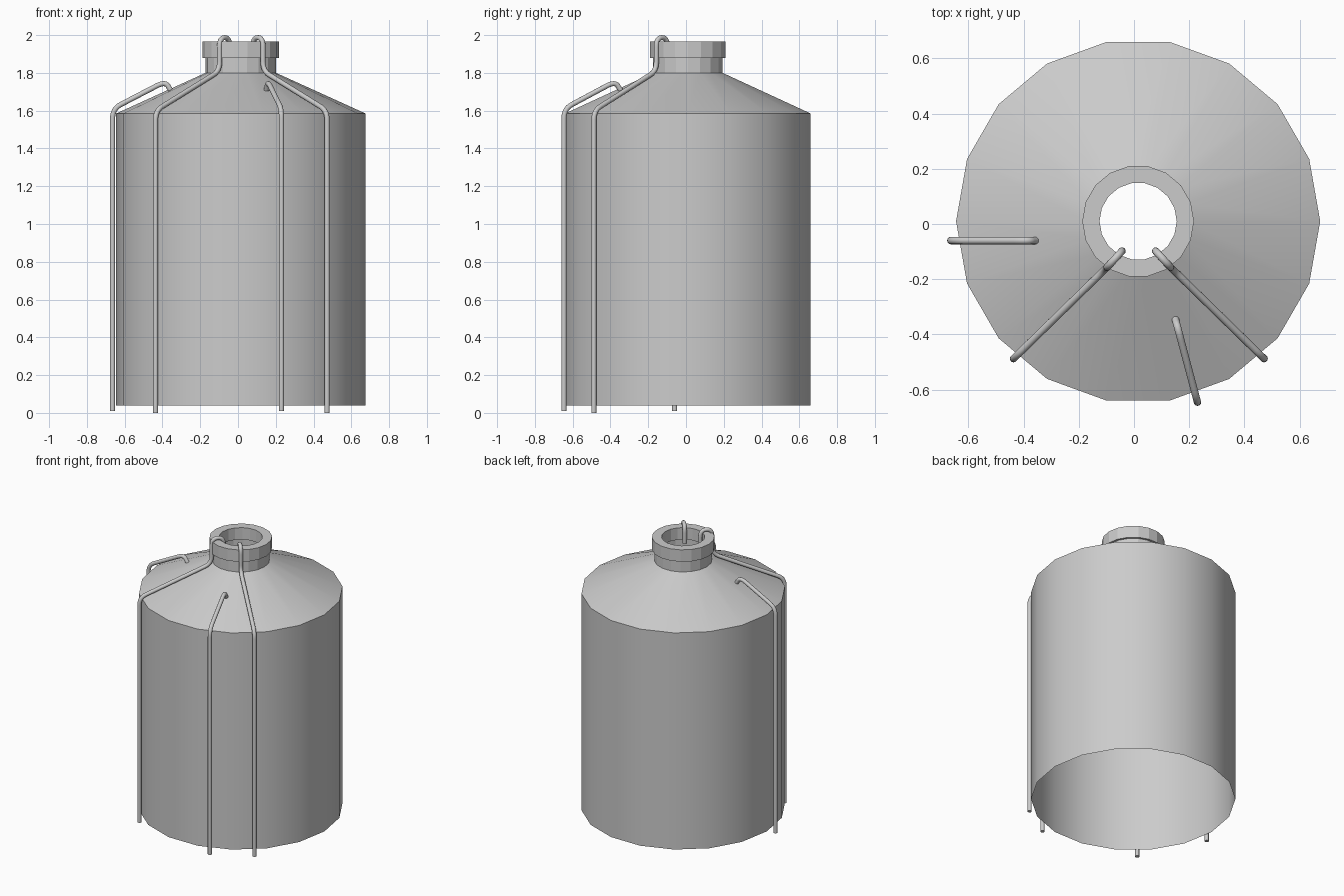
import bpy, bmesh
from math import sin, cos, pi, radians
from mathutils import Vector

if "Cube" in bpy.data.objects:
    bpy.data.objects.remove(bpy.data.objects["Cube"])

CX, CY, SIDES = 0.015, 0.01, 18


def lathe(name, profile, closed=False, smooth=False):
    """Revolve (radius, z) points around the tank axis with 18 sides."""
    bm = bmesh.new()
    rings = [[bm.verts.new((CX + r * cos(2 * pi * i / SIDES),
                            CY + r * sin(2 * pi * i / SIDES), z))
              for i in range(SIDES)] for r, z in profile]
    pairs = list(zip(rings, rings[1:]))
    if closed:
        pairs.append((rings[-1], rings[0]))
    for a, b in pairs:
        for i in range(SIDES):
            j = (i + 1) % SIDES
            bm.faces.new((a[i], a[j], b[j], b[i]))
    mesh = bpy.data.meshes.new(name)
    bm.to_mesh(mesh)
    bm.free()
    obj = bpy.data.objects.new(name, mesh)
    bpy.context.collection.objects.link(obj)
    if smooth:
        bpy.ops.object.select_all(action='DESELECT')
        obj.select_set(True)
        bpy.context.view_layer.objects.active = obj
        bpy.ops.object.shade_smooth_by_angle(angle=radians(30))
    return obj


def rounded(points, radius, steps=6):
    """Replace each inner corner of a path with a small curved bend."""
    pts = [Vector(p) for p in points]
    out = [pts[0]]
    for a, b, c in zip(pts, pts[1:], pts[2:]):
        d1, d2 = a - b, c - b
        p = b + d1.normalized() * min(radius, d1.length * 0.49)
        q = b + d2.normalized() * min(radius, d2.length * 0.49)
        for k in range(steps + 1):
            t = k / steps
            out.append(p * (1 - t) ** 2 + b * 2 * t * (1 - t) + q * t * t)
    return out + [pts[-1]]


def pipe(name, points):
    path = rounded(points, 0.05)
    curve = bpy.data.curves.new(name, 'CURVE')
    curve.dimensions = '3D'
    curve.bevel_depth = 0.0135
    curve.bevel_resolution = 4
    curve.use_fill_caps = True
    spline = curve.splines.new('POLY')
    spline.points.add(len(path) - 1)
    for sp, p in zip(spline.points, path):
        sp.co = (*p, 1)
    spline.use_smooth = True
    obj = bpy.data.objects.new(name, curve)
    bpy.context.collection.objects.link(obj)


# Open-bottomed tank wall and sloping shoulder
lathe("tank_shell", [(0.66, 0.04), (0.66, 1.585), (0.187, 1.80)], smooth=True)
# Neck and thick mouth ring
lathe("neck", [(0.187, 1.80), (0.187, 1.88)])
lathe("mouth_ring", [(0.14, 1.88), (0.2025, 1.88), (0.2025, 1.965), (0.14, 1.965)],
      closed=True)

# Two long pipes that hook over the mouth, mirrored left and right
for side, s in (("left", -1), ("right", 1)):
    pipe("mouth_pipe_" + side, [(0.0175 + s * x, y, z) for x, y, z in (
        (0.454, -0.488, 0.0), (0.454, -0.488, 1.60), (0.115, -0.157, 1.81),
        (0.115, -0.157, 1.9865), (0.061, -0.098, 1.9865), (0.061, -0.098, 1.86))])

# Two short pipes that enter the shoulder
pipe("shoulder_pipe_left", [(-0.664, -0.06, 0.01), (-0.664, -0.06, 1.61),
                            (-0.385, -0.06, 1.755), (-0.355, -0.06, 1.705)])
pipe("shoulder_pipe_front", [(0.23, -0.646, 0.01), (0.23, -0.646, 1.61),
                             (0.158, -0.375, 1.755), (0.15, -0.345, 1.705)])
